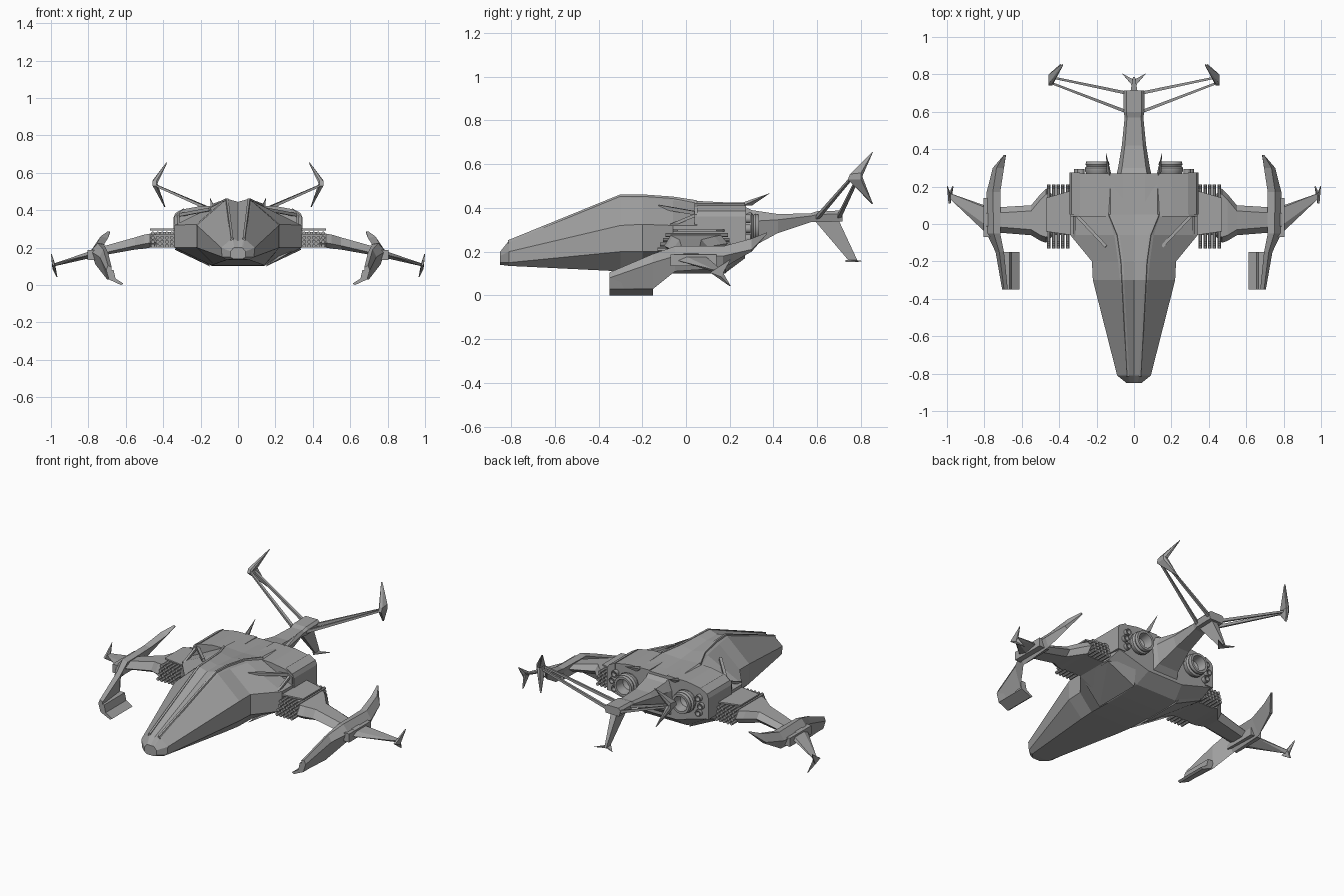
import bpy, bmesh, math
from mathutils import Vector

if "Cube" in bpy.data.objects:
    bpy.data.objects.remove(bpy.data.objects["Cube"])

hull_grey = bpy.data.materials.new("hull_grey")
hull_grey.use_nodes = True
GREY = (0.36, 0.36, 0.36, 1)
hull_grey.diffuse_color = GREY
hull_grey.node_tree.nodes["Principled BSDF"].inputs["Base Color"].default_value = GREY


def finish(name, bm, mirror, smooth=False):
    bmesh.ops.recalc_face_normals(bm, faces=bm.faces)
    mesh = bpy.data.meshes.new(name)
    bm.to_mesh(mesh)
    bm.free()
    mesh.materials.append(hull_grey)
    obj = bpy.data.objects.new(name, mesh)
    bpy.context.collection.objects.link(obj)
    if mirror:
        obj.modifiers.new("mirror", 'MIRROR').use_mirror_merge = False
    if smooth:
        bpy.ops.object.select_all(action='DESELECT')
        obj.select_set(True)
        bpy.context.view_layer.objects.active = obj
        bpy.ops.object.shade_smooth_by_angle(angle=math.radians(35))
    return obj


def loft(name, rings, mirror=False, closed=False, smooth=False):
    """Skin a row of equal rings; cap both ends unless the row is closed."""
    bm = bmesh.new()
    rows = [[bm.verts.new(p) for p in ring] for ring in rings]
    n = len(rows[0])
    pairs = list(zip(rows, rows[1:])) + ([(rows[-1], rows[0])] if closed else [])
    for a, b in pairs:
        for i in range(n):
            j = (i + 1) % n
            bm.faces.new((a[i], a[j], b[j], b[i]))
    if not closed:
        bm.faces.new(rows[0])
        bm.faces.new(rows[-1])
    return finish(name, bm, mirror, smooth)


def symmetric(y, half):
    """Ring at depth y from half an outline running top to bottom."""
    return [(x, y, z) for x, z in half] + [(-x, y, z) for x, z in reversed(half) if x > 0]


def solid(name, points, mirror=True):
    """Convex solid around a few corner points."""
    bm = bmesh.new()
    for p in points:
        bm.verts.new(p)
    res = bmesh.ops.convex_hull(bm, input=bm.verts)
    bmesh.ops.delete(bm, geom=[v for v in res["geom_interior"] if isinstance(v, bmesh.types.BMVert)], context='VERTS')
    bmesh.ops.dissolve_limit(bm, angle_limit=0.02, verts=bm.verts, edges=bm.edges)
    return finish(name, bm, mirror)


def box(name, lo, hi, mirror=True):
    return solid(name, [(x, y, z) for x in (lo[0], hi[0]) for y in (lo[1], hi[1]) for z in (lo[2], hi[2])], mirror)


def beam(name, p, q, r0, r1, sides=4, mirror=True, smooth=False):
    """Tapered straight bar from p to q."""
    p, q = Vector(p), Vector(q)
    turn = (q - p).to_track_quat('Z', 'Y')
    ring = lambda c, r: [c + turn @ Vector((r * math.cos(a), r * math.sin(a), 0))
                         for a in [(k + 0.5) * math.tau / sides for k in range(sides)]]
    return loft(name, [ring(p, r0), ring(q, r1)], mirror, smooth=smooth)


def lathe(name, cx, cz, profile, sides=20):
    """Closed (radius, y) profile turned around an axis along y."""
    return loft(name, [[(cx + r * math.cos(a), y, cz + r * math.sin(a))
                        for a in [k * math.tau / sides for k in range(sides)]]
                       for r, y in profile], mirror=True, closed=True, smooth=True)


# Fuselage: faceted loft with a sunken strip along the spine
body = [
    (-.85, [(0, .2), (.02, .2), (.025, .198), (.04, .18), (.04, .15), (.025, .14)]),
    (-.81, [(0, .235), (.03, .25), (.037, .245), (.09, .2), (.085, .15), (.06, .135)]),
    (-.3, [(0, .445), (.055, .46), (.075, .448), (.22, .32), (.22, .2), (.13, .11)]),
    (-.2, [(0, .445), (.06, .46), (.085, .445), (.225, .325), (.225, .2), (.14, .105)]),
    (-.06, [(0, .435), (.08, .45), (.105, .435), (.34, .32), (.34, .2), (.14, .102)]),
    (.05, [(0, .425), (.125, .432), (.14, .42), (.34, .32), (.34, .2), (.14, .102)]),
    (.19, [(0, .42), (.125, .425), (.14, .415), (.34, .32), (.34, .2), (.14, .11)]),
    (.27, [(0, .42), (.125, .42), (.14, .41), (.33, .32), (.33, .23), (.12, .17)]),
]
loft("fuselage", [symmetric(y, half) for y, half in body])

# Raised rails along the spine
rail = [(.033, -.815, .247), (.06, -.3, .457), (.065, -.2, .457), (.085, -.06, .447), (.13, .05, .43)]
loft("spine_rail", [[(x - .008, y, z - .01), (x - .008, y, z + .005), (x + .004, y, z + .005),
                     (x + .008, y, z - .01)] for x, y, z in rail], mirror=True)

# Shoulder engine housings and intake frames
shoulder = [(.06, .3), (.06, .425), (.2, .422), (.295, .405), (.34, .37), (.34, .325)]
loft("engine_housing", [[(x, y, z) for x, z in shoulder] for y in (.04, .27)], mirror=True)
loft("housing_collar", [[(x, y, z) for x, z in [(.29, .23), (.29, .41), (.335, .385), (.345, .36), (.345, .23)]]
                        for y in (.05, .275)], mirror=True)
beam("intake_strut", (.15, -.12, .405), (.31, .05, .375), .012, .012)
beam("intake_brace", (.32, -.07, .32), (.32, .05, .37), .01, .01)
solid("lower_intake", [(.15, -.12, .1), (.32, -.07, .2), (.3, -.07, .22), (.15, .18, .1),
                       (.34, .18, .19), (.2, .26, .2)])

# Rear engines: big hollow nozzles with small thrusters beside them
lathe("main_nozzle", .195, .31, [(.055, .2), (.062, .275), (.068, .285), (.068, .3), (.058, .308),
                                 (.064, .318), (.06, .335), (.046, .335), (.038, .28), (.02, .27), (.02, .2)])
for i, (x, z) in enumerate([(.285, .35), (.3, .305), (.285, .26)]):
    lathe("small_thruster_%d" % i, x, z, [(.02, .25), (.02, .295), (.014, .295), (.01, .27), (.01, .25)], 12)

# Tail boom, blending into the belly
boom = [(.0, .1, .41, .11, .12), (.24, .1, .42, .1, .16), (.3, .085, .39, .07, .22), (.42, .065, .372, .045, .285),
        (.57, .05, .375, .035, .335), (.6, .055, .385, .045, .335), (.715, .055, .388, .045, .338)]
loft("tail_boom", [symmetric(y, [(w * .75, t), (w, t - (t - b) * .3), (v, b)]) for y, w, t, v, b in boom])

# Tail struts, tail fins and ventral fin
beam("rear_strut", (.04, .7, .36), (.445, .785, .535), .012, .008)
beam("front_strut", (.04, .6, .355), (.445, .755, .535), .012, .008)
fin_mid = [(x, y, z) for x in (.437, .456) for y, z in ((.74, .53), (.75, .555), (.8, .56), (.8, .53))]
solid("upper_tail_fin", fin_mid + [(.378, .85, .655), (.384, .855, .655)])
solid("lower_tail_fin", fin_mid + [(.388, .85, .418), (.394, .855, .418)])
solid("ventral_fin", [(s * w, y, z) for s in (-1, 1) for w, y, z in
                      ((.02, .59, .34), (.02, .7, .34), (.006, .745, .158), (.006, .785, .158))], False)
solid("ventral_foot", [(0, .73, .152), (0, .73, .162), (0, .77, .152), (0, .77, .162),
                       (.06, .8, .155), (.063, .805, .158)])
solid("antenna", [(.12, .26, .41), (.145, .26, .41), (.13, .3, .41), (.13, .26, .425), (.15, .385, .468)])

# Radiator: rows of ribbed bars beside the hull with a cover plate
for col in range(5):
    for row in range(4):
        x, z = .355 + .025 * col, .21 + .022 * row
        beam("radiator_bar_%d_%d" % (col, row), (x, -.13 + .012 * row, z), (x, .21 - .006 * row, z), .01, .01, 8)
box("radiator_core", (.33, -.06, .2), (.47, .14, .27))
solid("radiator_cover", [(x, y, z) for x, y in ((.33, -.06), (.47, -.04), (.47, .14), (.33, .18)) for z in (.293, .302)])

# Wings: thick root block, then a tapering arm
wing = [(.36, -.03, .11, .205, .285), (.42, -.05, .14, .2, .285), (.47, -.1, .19, .2, .275),
        (.5, -.09, .16, .195, .27), (.55, -.06, .1, .19, .255), (.8, -.04, .085, .145, .185)]
loft("wing", [[(x, f, (b + t) / 2 - .012), (x, f + .03, t), (x, r - .03, t), (x, r, (b + t) / 2),
               (x, r - .03, b), (x, f + .03, b)] for x, f, r, b, t in wing], mirror=True)

# Hooked blades on the wings
blade = [(.37, (.685, .285), (.695, .288), (.69, .28), (.684, .28)),
         (.3, (.695, .25), (.735, .26), (.755, .21), (.735, .2)),
         (.17, (.715, .22), (.755, .225), (.788, .18), (.765, .125)),
         (-.05, (.715, .215), (.75, .225), (.788, .18), (.762, .11)),
         (-.15, (.695, .175), (.72, .19), (.74, .15), (.7, .03)),
         (-.35, (.675, .095), (.695, .105), (.705, .08), (.685, .03))]
loft("blade", [[(x, y, z) for x, z in pts] for y, *pts in blade], mirror=True)
loft("blade_hook", [[(x, y, z) for x, z in ((.665, .08), (.705, .08), (.69, .03), (.625, c), (.612, .008), (.655, .035))]
                    for y, c in ((-.35, 0), (-.15, .0))], mirror=True)
box("blade_mount", (.735, -.07, .135), (.805, .14, .187))

# Wing tips ending in small forked fins
solid("wing_tip", [(.8, -.04, .16), (.8, .0, .178), (.8, .09, .178), (.8, .1, .16), (.8, .02, .142),
                   (.985, .135, .115), (.985, .165, .115), (.985, .15, .1)])
tip_mid = [(x, y, z) for x in (.98, .992) for y, z in ((.11, .105), (.16, .12), (.16, .085))]
solid("upper_tip_fin", tip_mid + [(.995, .2, .165), (1.0, .205, .165)])
solid("lower_tip_fin", tip_mid + [(.965, .2, .042), (.97, .205, .042)])
